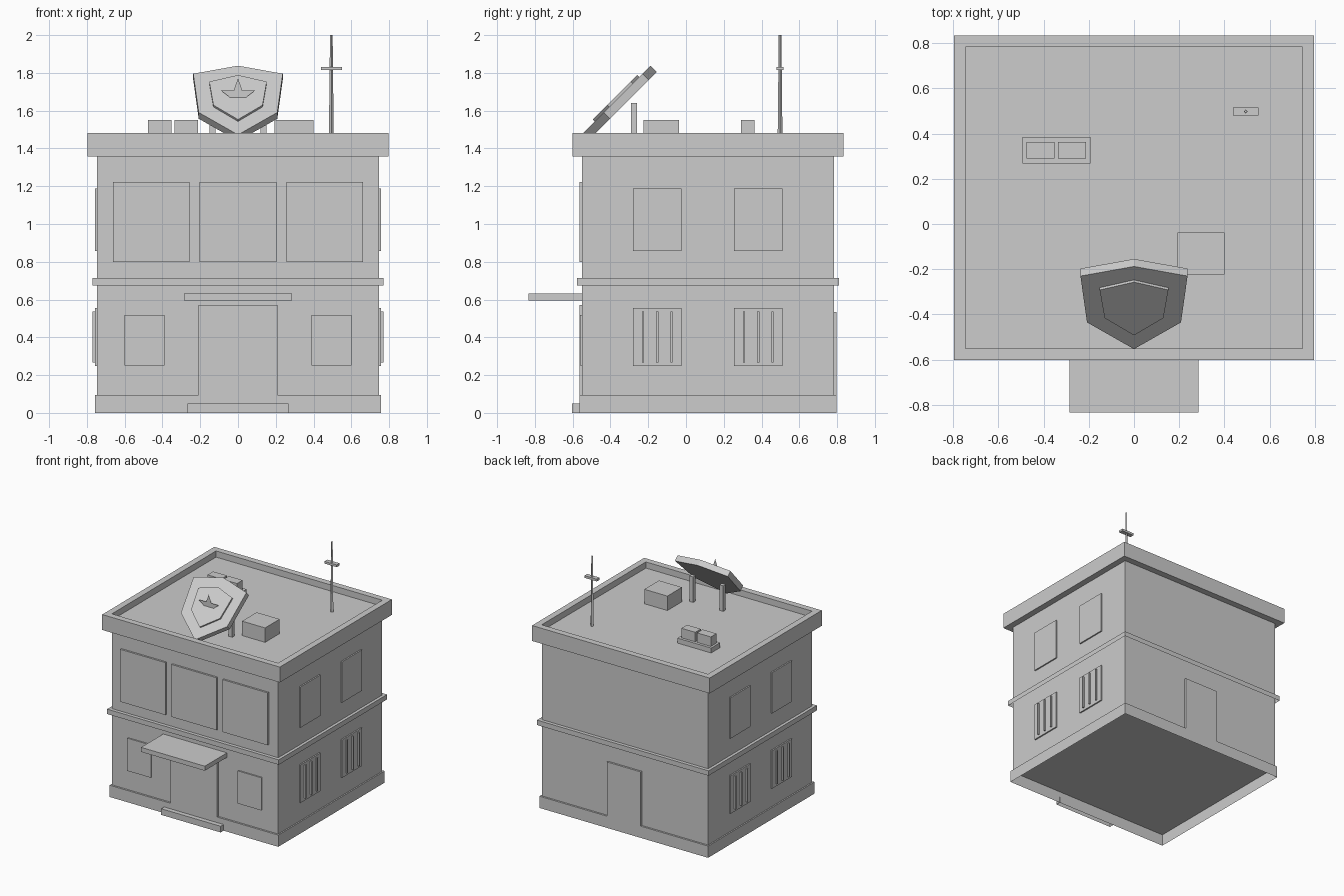
import bpy, bmesh, math
from mathutils import Matrix

if "Cube" in bpy.data.objects:
    bpy.data.objects.remove(bpy.data.objects["Cube"])

grey = bpy.data.materials.new("light_grey")
grey.diffuse_color = (0.604, 0.604, 0.604, 1)
grey.use_nodes = True
grey.node_tree.nodes["Principled BSDF"].inputs["Base Color"].default_value = grey.diffuse_color


def finish(name, bm, matrix=None):
    me = bpy.data.meshes.new(name)
    bm.to_mesh(me)
    bm.free()
    me.materials.append(grey)
    ob = bpy.data.objects.new(name, me)
    if matrix is not None:
        ob.matrix_world = matrix
    bpy.context.collection.objects.link(ob)
    return ob


def box_bm(x0, x1, y0, y1, z0, z1):
    bm = bmesh.new()
    size = Matrix.Diagonal((x1 - x0, y1 - y0, z1 - z0, 1))
    centre = Matrix.Translation(((x0 + x1) / 2, (y0 + y1) / 2, (z0 + z1) / 2))
    bmesh.ops.create_cube(bm, size=1, matrix=centre @ size)
    return bm


def box(name, *limits, open_bottom=False, open_top=False):
    bm = box_bm(*limits)
    drop = [f for f in bm.faces if (open_bottom and f.normal.z < -0.5) or (open_top and f.normal.z > 0.5)]
    bmesh.ops.delete(bm, geom=drop, context='FACES')
    return finish(name, bm)


def plate(name, points, depth0, depth1, origin, tilt):
    """Outline tilted about x: local y runs up, local z faces front; flat if depths match."""
    bm = bmesh.new()
    face = bm.faces.new([bm.verts.new((x, y, depth0)) for x, y in points])
    if depth1 != depth0:
        ext = bmesh.ops.extrude_face_region(bm, geom=[face])
        verts = [g for g in ext["geom"] if isinstance(g, bmesh.types.BMVert)]
        bmesh.ops.translate(bm, verts=verts, vec=(0, 0, depth1 - depth0))
        bmesh.ops.recalc_face_normals(bm, faces=bm.faces[:])
    elif face.normal.z < 0 or points[1][0] > points[0][0]:
        bmesh.ops.reverse_faces(bm, faces=bm.faces[:])
    return finish(name, bm, Matrix.Translation(origin) @ Matrix.Rotation(math.radians(tilt), 4, 'X'))


def shield(top, shoulder, lower, bottom):
    half = [shoulder, lower]
    return ([(0, -top)] + [(-x, -s) for x, s in half] + [(0, -bottom)]
            + [(x, -s) for x, s in reversed(half)])


# building body: hollow walls standing on a plinth that is open below
W, F, B = 0.746, -0.55, 0.783
FLOOR = 1.433


def storey(name, ex, ey, z0, z1, **caps):
    return box(name, -W - ex, W + ex, F - ey, B + ey, z0, z1, **caps)


storey("walls", 0, 0, 0.095, 1.358, open_bottom=True, open_top=True)
storey("plinth", 0.011, 0.015, 0, 0.095, open_bottom=True)
storey("belt_course", 0.024, 0.028, 0.674, 0.714, open_bottom=True)

# roof slab with sunken floor inside the parapet
bm = box_bm(-W - 0.051, W + 0.051, F - 0.052, B + 0.052, 1.358, 1.483)
top = max(bm.faces, key=lambda f: f.calc_center_median().z)
bmesh.ops.inset_region(bm, faces=[top], thickness=0.051, use_even_offset=True)
ext = bmesh.ops.extrude_face_region(bm, geom=[top])
bmesh.ops.translate(bm, verts=[g for g in ext["geom"] if isinstance(g, bmesh.types.BMVert)],
                    vec=(0, 0, FLOOR - 1.483))
if top.is_valid:
    bmesh.ops.delete(bm, geom=[top], context='FACES_ONLY')
bmesh.ops.recalc_face_normals(bm, faces=bm.faces[:])
finish("roof_parapet", bm)

# front: entrance, windows
box("front_door", -0.208, 0.208, F - 0.015, F + 0.005, 0.095, 0.572)
box("front_step", -0.267, 0.267, F - 0.053, F - 0.01, 0, 0.05, open_bottom=True)
box("entrance_awning", -0.286, 0.286, -0.834, F, 0.594, 0.631)
for i, x in enumerate((-0.4585, 0, 0.4585)):
    box(f"front_upper_window_{i}", x - 0.203, x + 0.203, F - 0.015, F + 0.005, 0.798, 1.223)
for i, x in enumerate((-0.496, 0.496)):
    box(f"front_lower_window_{i}", x - 0.106, x + 0.106, F - 0.011, F + 0.005, 0.252, 0.517)

# back door
box("back_door", -0.152, 0.152, B - 0.005, B + 0.015, 0.095, 0.535)

# side windows and bars
for side, s in (("left", -1), ("right", 1)):
    def side_box(name, out, y, half, z0, z1):
        a, b = sorted((s * (W - 0.005), s * (W + out)))
        box(f"{side}_{name}", a, b, y - half, y + half, z0, z1)
    for i, y in enumerate((-0.152, 0.382)):
        side_box(f"upper_window_{i}", 0.011, y, 0.128, 0.857, 1.188)
        side_box(f"lower_window_{i}", 0.011, y, 0.128, 0.247, 0.555)
        for j in (-1, 0, 1):
            side_box(f"window_bar_{i}_{j + 1}", 0.023, y + 0.0755 * j, 0.006, 0.268, 0.538)

# roof equipment
box("roof_unit", 0.193, 0.40, -0.224, -0.037, FLOOR, 1.55)
box("vent_base", -0.494, -0.192, 0.268, 0.384, FLOOR, 1.473)
for i, x in enumerate((-0.414, -0.274)):
    box(f"vent_box_{i}", x - 0.062, x + 0.062, 0.29, 0.362, 1.473, 1.55)

# antenna
bm = bmesh.new()
bmesh.ops.create_cone(bm, cap_ends=True, segments=4, radius1=0.013, radius2=0.007,
                      depth=2 - FLOOR, matrix=Matrix.Translation((0.494, 0.498, (2 + FLOOR) / 2)))
finish("antenna_mast", bm)
box("antenna_crossbar", 0.439, 0.550, 0.480, 0.516, 1.814, 1.832)

# tilted badge sign on two posts
for i, x in enumerate((-0.135, 0.135)):
    box(f"sign_post_{i}", x - 0.017, x + 0.017, -0.291, -0.26, FLOOR, 1.64)
tip = (0, -0.188, 1.838)
plate("sign_shield", shield(0, (0.237, 0.06), (0.208, 0.35), 0.517), -0.047, 0, tip, 45)
plate("sign_inner_shield", shield(0.084, (0.152, 0.133), (0.13, 0.309), 0.417), -0.002, 0.014, tip, 45)
# upright flat star, its lower half sunk into the shield
star = [((0.095, 0.038)[k % 2] * math.sin(-k * math.pi / 5),
         (0.095, 0.038)[k % 2] * math.cos(k * math.pi / 5)) for k in range(10)]
plate("sign_star", star, 0, 0, (0, -0.375, 1.677), 90)
